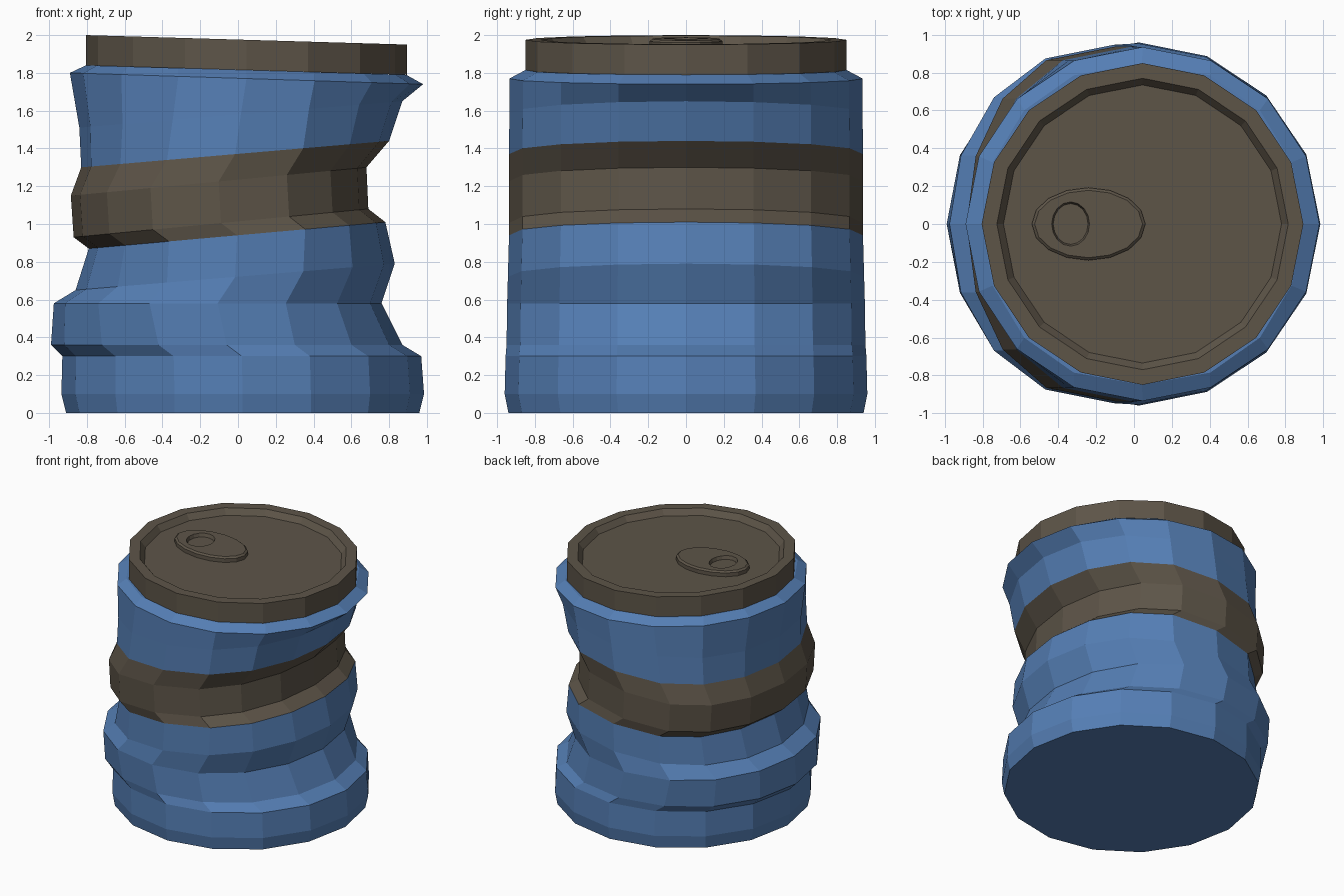
import bpy, bmesh, math

if "Cube" in bpy.data.objects:
    bpy.data.objects.remove(bpy.data.objects["Cube"])

SIDES = 16


def material(name, rgb):
    m = bpy.data.materials.new(name)
    m.diffuse_color = (*rgb, 1)
    m.use_nodes = True
    m.node_tree.nodes["Principled BSDF"].inputs["Base Color"].default_value = m.diffuse_color
    return m


blue = material("blue_paint", (0.09, 0.21, 0.46))
brown = material("dark_metal", (0.11, 0.09, 0.065))


def ring(xl, zl, xr, zr, ry, squash=False):
    """Tilted loop through a left and a right point; squash flattens the ends."""
    cx, rx = (xl + xr) / 2, (xr - xl) / 2
    p = math.log(0.38 * 0.95 / rx) / math.log(0.383) if squash else 1
    pts = []
    for i in range(SIDES):
        a = 2 * math.pi * i / SIDES
        c = math.cos(a)
        k = math.copysign(abs(c) ** p, c) if abs(c) > 1e-6 else 0
        pts.append((cx + rx * k, ry * math.sin(a), (zl + zr) / 2 + (zr - zl) / 2 * k))
    return pts


def loft(name, rings, mats, band=(), cap_start=True, cap_end=True, closed=False):
    bm = bmesh.new()
    loops = [[bm.verts.new(p) for p in r] for r in rings]
    n = len(loops)
    for j in range(n if closed else n - 1):
        a, b = loops[j], loops[(j + 1) % n]
        for i in range(SIDES):
            k = (i + 1) % SIDES
            f = bm.faces.new((a[i], a[k], b[k], b[i]))
            f.material_index = 1 if j in band else 0
    if cap_start:
        bm.faces.new(loops[0][::-1])
    if cap_end:
        bm.faces.new(loops[-1])
    bmesh.ops.recalc_face_normals(bm, faces=bm.faces)
    me = bpy.data.meshes.new(name)
    bm.to_mesh(me)
    bm.free()
    for m in mats:
        me.materials.append(m)
    ob = bpy.data.objects.new(name, me)
    bpy.context.collection.objects.link(ob)
    return ob


# Crumpled body: left x, left z, right x, right z, half depth
profile = [
    (-0.91, 0.00, 0.96, 0.00, 0.94), (-0.935, 0.10, 0.985, 0.10, 0.96),
    (-0.93, 0.30, 0.97, 0.30, 0.955), (-0.99, 0.36, 0.87, 0.36, 0.95),
    (-0.975, 0.58, 0.76, 0.58, 0.947), (-0.86, 0.65, 0.83, 0.79, 0.943),
    (-0.79, 0.87, 0.78, 1.01, 0.937), (-0.87, 0.93, 0.69, 1.08, 0.937),
    (-0.885, 1.15, 0.68, 1.30, 0.937), (-0.83, 1.30, 0.80, 1.44, 0.937),
    (-0.84, 1.51, 0.87, 1.65, 0.935), (-0.89, 1.80, 0.98, 1.74, 0.935),
    (-0.805, 1.84, 0.89, 1.79, 0.85),
]
loft("can_body", [ring(*r, squash=True) for r in profile], [blue, brown], band=(6, 7, 8))


# Lid: tilted plane helper, then rim and recessed floor
def top_z(x):
    return 2.0 - 0.05 * (x + 0.805) / 1.70


def lid_ring(cx, rx, ry, dz):
    l, r = cx - rx, cx + rx
    return ring(l, top_z(l) + dz, r, top_z(r) + dz, ry)


lid = [lid_ring(0.045, r, r, dz) for r, dz in
       ((0.85, -0.16), (0.85, 0.0), (0.77, 0.0), (0.735, -0.045))]
loft("lid", lid, [brown])

# Pull tab with a finger hole
tab = [lid_ring(-0.24, 0.30, 0.192, -0.046), lid_ring(-0.24, 0.30, 0.192, -0.015),
       lid_ring(-0.24, 0.285, 0.178, -0.003), lid_ring(-0.335, 0.10, 0.117, -0.003),
       lid_ring(-0.335, 0.092, 0.108, -0.03)]
loft("pull_tab", tab, [brown])
